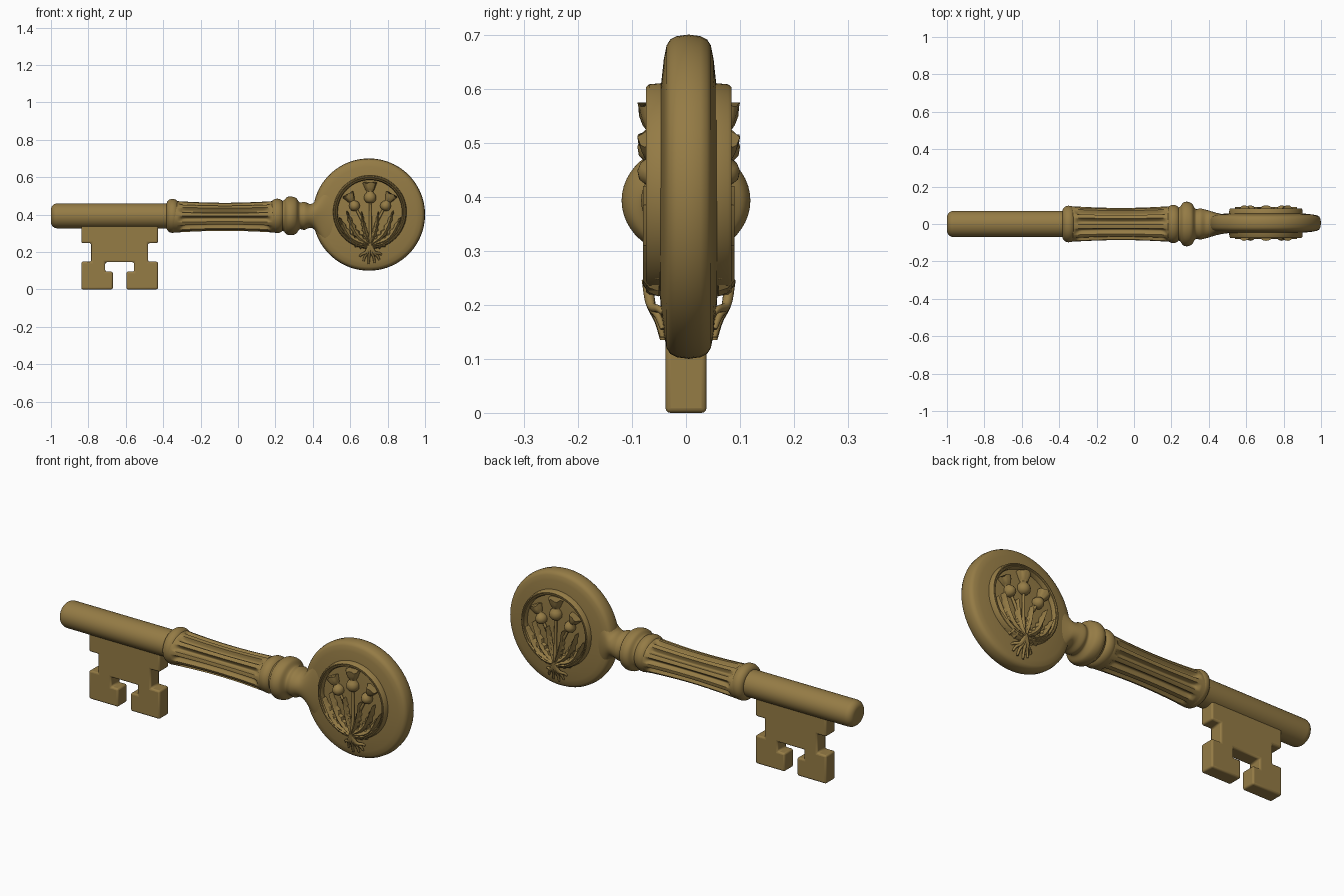
import bpy, bmesh, math
from mathutils import Vector

cube = bpy.data.objects.get("Cube")
if cube:
    bpy.data.objects.remove(cube)

brass = bpy.data.materials.new("aged_brass")
brass.use_nodes = True
colour = (0.30, 0.20, 0.06, 1)
brass.diffuse_color = colour
brass.node_tree.nodes["Principled BSDF"].inputs["Base Color"].default_value = colour

AXIS_Z = 0.393          # height of the shaft axis
HEAD_Y = 0.005          # slight offset of the head
TAU = math.tau


def finish(name, bm, angle=40):
    bmesh.ops.recalc_face_normals(bm, faces=bm.faces[:])
    mesh = bpy.data.meshes.new(name)
    bm.to_mesh(mesh)
    bm.free()
    mesh.materials.append(brass)
    ob = bpy.data.objects.new(name, mesh)
    bpy.context.collection.objects.link(ob)
    bpy.ops.object.select_all(action='DESELECT')
    ob.select_set(True)
    bpy.context.view_layer.objects.active = ob
    bpy.ops.object.shade_smooth_by_angle(angle=math.radians(angle))
    return ob


def add_loft(bm, rings):
    """Skin a list of closed rings and cap both ends."""
    rows = [[bm.verts.new(p) for p in ring] for ring in rings]
    n = len(rows[0])
    for a, b in zip(rows, rows[1:]):
        for i in range(n):
            j = (i + 1) % n
            bm.faces.new((a[i], a[j], b[j], b[i]))
    bm.faces.new(rows[0])
    bm.faces.new(rows[-1])


def circle(n):
    return [(math.cos(TAU * i / n), math.sin(TAU * i / n)) for i in range(n)]


def shaft_piece(name, stations, angle=40):
    """Elliptical sections along x: (x, half height, half depth)."""
    bm = bmesh.new()
    add_loft(bm, [[(x, c * ry, AXIS_Z + s * rz) for c, s in circle(48)]
                  for x, rz, ry in stations])
    return finish(name, bm, angle)


def turned_disc(name, profile, cx, cz):
    """Profile of (radius, y) turned about the y direction."""
    bm = bmesh.new()
    add_loft(bm, [[(cx + c * r, HEAD_Y + y, cz + s * r) for c, s in circle(96)]
                  for r, y in profile])
    return finish(name, bm, 35)


def smooth(points, steps=8):
    """Catmull-Rom path through a few points."""
    pts = [Vector(p) for p in points]
    pts = [pts[0]] + pts + [pts[-1]]
    out = []
    for a, b, c, d in zip(pts, pts[1:], pts[2:], pts[3:]):
        for k in range(steps):
            t = k / steps
            out.append(0.5 * (2 * b + (c - a) * t + (2 * a - 5 * b + 4 * c - d) * t * t
                              + (3 * b - a - 3 * c + d) * t ** 3))
    return out + [pts[-1]]


# Plain shaft with rounded tip
tip = [(-1 + 0.035 * (1 - math.cos(a)), 0.034 + 0.033 * math.sin(a), 0.036 + 0.034 * math.sin(a))
       for a in [k * math.pi / 12 for k in range(7)]]
shaft_piece("shaft", tip + [(-0.34, 0.067, 0.07)])


# Rings at either end of the grip
def ring_band(name, x, half, rz, ry):
    shaft_piece(name, [(x + half * math.sin(a), rz - 0.028 + 0.028 * math.cos(a),
                        ry - 0.028 + 0.028 * math.cos(a))
                       for a in [math.pi * (k - 6) / 12 for k in range(13)]])


ring_band("lower_ring", -0.35, 0.032, 0.091, 0.098)
ring_band("upper_ring", 0.21, 0.034, 0.092, 0.102)

# Fluted grip
X0, X1, FLUTES = -0.35, 0.21, 10
bm = bmesh.new()
rings = []
for k in range(49):
    t = k / 48
    x = X0 + (X1 - X0) * t
    waist = 0.010 * math.sin(math.pi * t)
    fade = max(0, min(1, (min(x - X0, X1 - x) - 0.035) / 0.03)) ** 0.5
    ring = []
    for i in range(160):
        a = TAU * i / 160
        cut = 0.017 * fade * max(0, math.sin(FLUTES * a) + 0.25) ** 0.6
        ring.append((x, math.cos(a) * (0.096 - waist - cut),
                     AXIS_Z - 0.005 + math.sin(a) * (0.085 - waist - cut)))
    rings.append(ring)
add_loft(bm, rings)
finish("fluted_grip", bm, 45)

# Large collar, small collar and flare into the head
neck = smooth([(0.225, 0.076, 0.085), (0.245, 0.083, 0.092), (0.262, 0.1, 0.113),
               (0.285, 0.103, 0.119), (0.31, 0.096, 0.108), (0.33, 0.072, 0.08),
               (0.355, 0.075, 0.083), (0.385, 0.064, 0.076), (0.41, 0.076, 0.069),
               (0.44, 0.125, 0.06), (0.48, 0.185, 0.052), (0.54, 0.2, 0.045)], 6)
shaft_piece("neck", neck, 60)

# Bit: half of the outline is mirrored except for the shared centre slot
half_outline = [(0.205, 0.36), (0.205, 0.247), (0.152, 0.247), (0.152, 0.148),
                (0.205, 0.148), (0.205, 0), (0.036, 0), (0.036, 0.095),
                (0.077, 0.095), (0.077, 0.145)]
outline = [(-x, z) for x, z in half_outline] + half_outline[::-1]
bm = bmesh.new()
add_loft(bm, [[(x - 0.633, y, z) for x, z in outline] for y in (-0.038, 0.038)])
bit = finish("bit", bm, 40)
bevel = bit.modifiers.new("soft_edges", 'BEVEL')
bevel.width = 0.009
bevel.segments = 3

# Round head with soft rim
front = [(0.14, -0.056), (0.2, -0.052), (0.255, -0.046), (0.28, -0.041),
         (0.291, -0.034), (0.297, -0.022), (0.3, 0)]
turned_disc("head", front + [(r, -y) for r, y in front[-2::-1]], 0.7, 0.4)


# Relief parts
MX, MZ = 0.705, 0.413


def leaf(bm, side, start, bend, end, width, base=0.055, rise=0.03):
    """Toothed leaf with a raised midrib."""
    path = smooth([(*start, 0), (*bend, 0), (*end, 0)], 7)
    rows = []
    for k, p in enumerate(path):
        t = k / (len(path) - 1)
        d = path[min(k + 1, len(path) - 1)] - path[max(k - 1, 0)]
        n = Vector((-d.y, d.x, 0)).normalized()
        w = width * (0.15 + math.sin(math.pi * t ** 0.8)) * (1 if k % 2 else 0.55)
        section = [(-w, 0), (-w * 0.7, rise * 0.6), (0, rise), (w * 0.7, rise * 0.6), (w, 0)]
        rows.append([(p.x + n.x * o, HEAD_Y + side * (base + h), p.y + n.y * o)
                     for o, h in section])
    add_loft(bm, rows)


def tube(bm, side, points, r0, r1):
    """Tapered rod; points are (x, z, depth)."""
    path = smooth(points, 5)
    rows = []
    for k, p in enumerate(path):
        d = (path[min(k + 1, len(path) - 1)] - path[max(k - 1, 0)]).normalized()
        n = Vector((-d.y, d.x, 0)).normalized()
        r = r0 + (r1 - r0) * k / (len(path) - 1)
        rows.append([(p.x + n.x * c * r, HEAD_Y + side * (p.z + s * r), p.y + n.y * c * r)
                     for c, s in circle(8)])
    add_loft(bm, rows)


def flower(bm, side, x, z, tilt, size):
    """Round bulb below a flaring, notched crown."""
    up = Vector((math.sin(tilt), math.cos(tilt)))
    across = Vector((up.y, -up.x))
    profile = [(-1, 0.15), (-0.85, 0.6), (-0.5, 0.92), (0, 1), (0.45, 0.85), (0.75, 0.55),
               (0.9, 0.5), (1.2, 0.75), (1.7, 0.95), (2.25, 1.2)]
    rows = []
    for i, (h, r) in enumerate(profile):
        row = []
        for j, (c, s) in enumerate(circle(20)):
            lift = h + (0.22 if i == len(profile) - 1 and j % 4 < 2 else 0)
            rr = r * (0.88 if i > 6 and j % 4 < 2 else 1)
            p = Vector((x, z)) + up * lift * size + across * c * rr * size
            row.append((p.x, HEAD_Y + side * (0.062 + 0.033 * min(rr, 1) * s), p.y))
        rows.append(row)
    add_loft(bm, rows)


for side, label in ((-1, "front"), (1, "back")):
    # Raised border
    turned_disc(label + "_border", [(r, side * y) for r, y in
                ((0.172, 0.04), (0.172, 0.066), (0.177, 0.076), (0.181, 0.076), (0.183, 0.072),
                 (0.186, 0.079), (0.19, 0.079), (0.195, 0.073), (0.198, 0.04))], MX, MZ)
    # Flower heads
    bm = bmesh.new()
    flower(bm, side, 0.706, 0.493, 0, 0.033)
    flower(bm, side, 0.622, 0.448, -0.5, 0.029)
    flower(bm, side, 0.79, 0.448, 0.5, 0.029)
    finish(label + "_flowers", bm, 50)
    # Stems
    bm = bmesh.new()
    for x, z, bend in ((0.706, 0.47, 0.708), (0.635, 0.425, 0.675), (0.776, 0.425, 0.735)):
        tube(bm, side, [(x, z, 0.063), (bend, 0.34, 0.064), (0.706, 0.22, 0.072)], 0.007, 0.009)
    finish(label + "_stems", bm, 60)
    # Leaves, paired left and right
    bm = bmesh.new()
    for m in (-1, 1):
        for bend, end, width in (((0.1, 0.275), (0.165, 0.385), 0.022),
                                 ((0.075, 0.3), (0.125, 0.42), 0.02),
                                 ((0.07, 0.245), (0.15, 0.31), 0.02),
                                 ((0.03, 0.32), (0.045, 0.415), 0.014)):
            leaf(bm, side, (0.706, 0.235), (0.706 + m * bend[0], bend[1]),
                 (0.706 + m * end[0], end[1]), width)
    finish(label + "_leaves", bm, 25)
    # Roots spilling over the border
    bm = bmesh.new()
    for dx, z in ((-0.055, 0.175), (-0.035, 0.15), (-0.008, 0.135), (0.025, 0.14),
                  (0.05, 0.155), (0.062, 0.185)):
        tube(bm, side, [(0.706, 0.245, 0.076), (0.706 + dx * 0.35, 0.2, 0.07),
                        (0.706 + dx * 0.8, (z + 0.2) / 2, 0.056),
                        (0.706 + dx, z, 0.048)], 0.011, 0.005)
    finish(label + "_roots", bm, 60)
